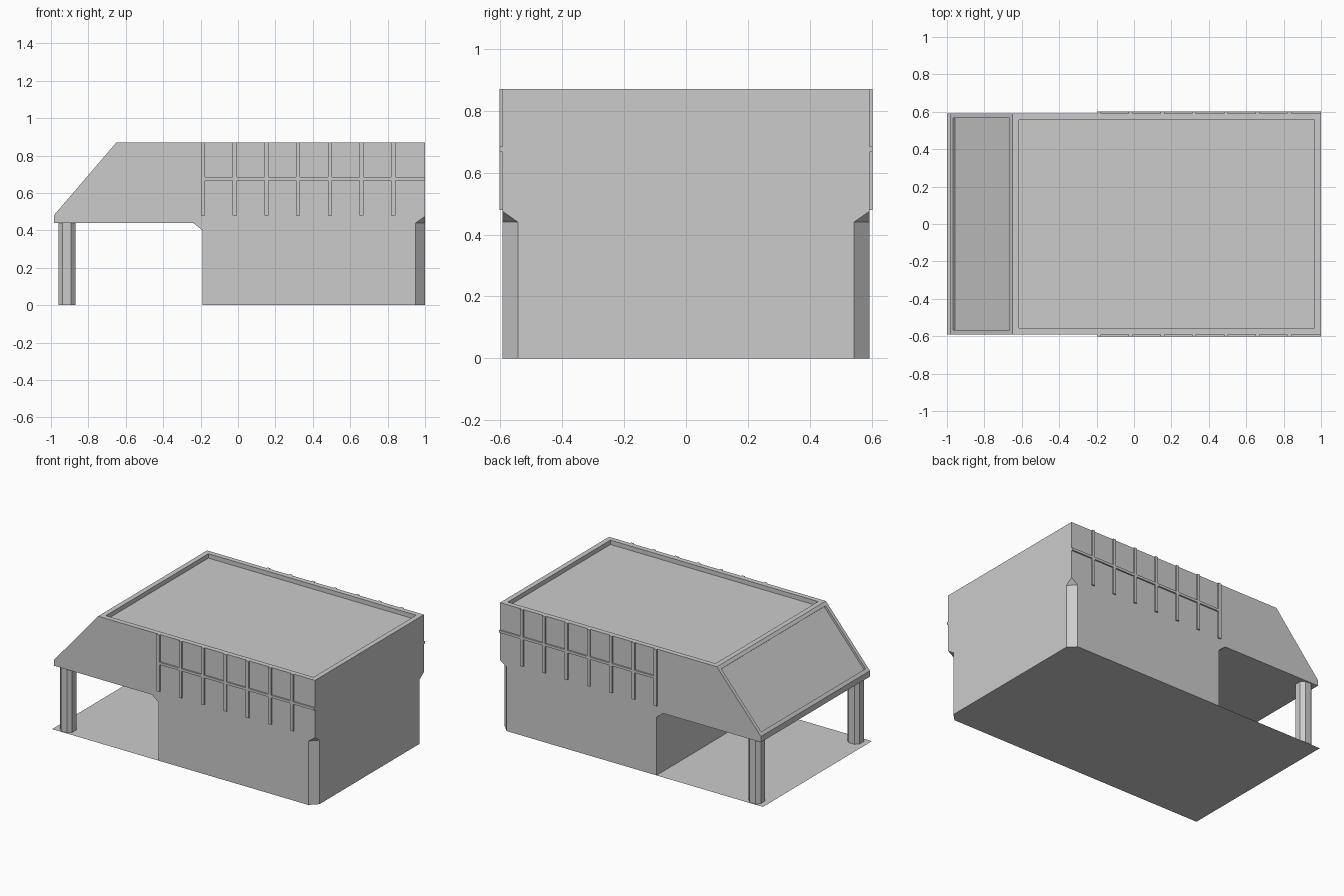
import bpy, bmesh
from mathutils import Vector

if "Cube" in bpy.data.objects:
    bpy.data.objects.remove(bpy.data.objects["Cube"])


def make_object(name, bm):
    bmesh.ops.recalc_face_normals(bm, faces=bm.faces)
    mesh = bpy.data.meshes.new(name)
    bm.to_mesh(mesh)
    bm.free()
    obj = bpy.data.objects.new(name, mesh)
    bpy.context.collection.objects.link(obj)
    return obj


def extrude(bm, points, offset):
    face = bm.faces.new([bm.verts.new(p) for p in points])
    new = bmesh.ops.extrude_face_region(bm, geom=[face])["geom"]
    verts = [g for g in new if isinstance(g, bmesh.types.BMVert)]
    bmesh.ops.translate(bm, verts=verts, vec=offset)
    bmesh.ops.recalc_face_normals(bm, faces=bm.faces)


def add_box(bm, x0, x1, y0, y1, z0, z1):
    extrude(bm, [(x0, y0, z0), (x1, y0, z0), (x1, y1, z0), (x0, y1, z0)], (0, 0, z1 - z0))


def recess(bm, normal, width, depth):
    # sink a framed panel into the largest face pointing along normal
    normal = Vector(normal).normalized()
    face = max((f for f in bm.faces if f.normal.dot(normal) > 0.98), key=lambda f: f.calc_area())
    n = face.normal.copy()
    bmesh.ops.inset_individual(bm, faces=[face], thickness=width, use_even_offset=True)
    inner = bmesh.ops.extrude_discrete_faces(bm, faces=[face])["faces"][0]
    bmesh.ops.translate(bm, verts=inner.verts, vec=-n * depth)


W = 0.592  # half depth of the building

# main building: side profile with overhang, recessed roof and sloped panel
profile = [(-0.985, 0.44), (-0.24, 0.44), (-0.19, 0.40), (-0.19, 0), (1, 0),
           (1, 0.87), (-0.65, 0.87), (-0.985, 0.48)]
bm = bmesh.new()
extrude(bm, [(x, -W, z) for x, z in profile], (0, 2 * W, 0))
recess(bm, (0, 0, 1), 0.035, 0.03)
recess(bm, (-0.39, 0, 0.335), 0.025, 0.015)
building = make_object("building", bm)

# chamfered lower rear corners, ending in a pointed slope
for side, label in ((-1, "front"), (1, "back")):
    bm = bmesh.new()
    for x, y, top in ((0.93, W + 0.02, 0.44), (1.02, W - 0.07, 0.44), (1.02, W + 0.02, 0.503)):
        for z in (-0.1, top):
            bm.verts.new((x, side * y, z))
    bmesh.ops.convex_hull(bm, input=bm.verts)
    cutter = make_object(label + "_corner_cutter", bm)
    cutter.hide_render = True
    cutter.hide_viewport = True
    mod = building.modifiers.new(label + "_corner", 'BOOLEAN')
    mod.operation = 'DIFFERENCE'
    mod.solver = 'EXACT'
    mod.object = cutter

# floor sheet under the overhang
bm = bmesh.new()
bm.faces.new([bm.verts.new(p) for p in ((-1, -W, 0), (-0.19, -W, 0), (-0.19, W, 0), (-1, W, 0))])
make_object("porch_floor", bm)

for side, label in ((-1, "front"), (1, "back")):
    # eight-sided column holding the overhang
    a, b, cx, cy = 0.046, 0.023, -0.915, side * 0.537
    ring = [(a, -b), (a, b), (b, a), (-b, a), (-a, b), (-a, -b), (-b, -a), (b, -a)]
    bm = bmesh.new()
    extrude(bm, [(cx + x, cy + y, 0) for x, y in ring], (0, 0, 0.44))
    make_object(label + "_column", bm)

    # raised wall grid: seven uprights and one rail
    y0, y1 = sorted((side * (W - 0.005), side * 0.602))
    bm = bmesh.new()
    for i in range(7):
        x = -0.187 + i * 0.1695
        add_box(bm, x - 0.011, x + 0.011, y0, y1, 0.48, 0.87)
    add_box(bm, -0.187, 1, y0, y1, 0.667, 0.684)
    make_object(label + "_wall_grid", bm)
